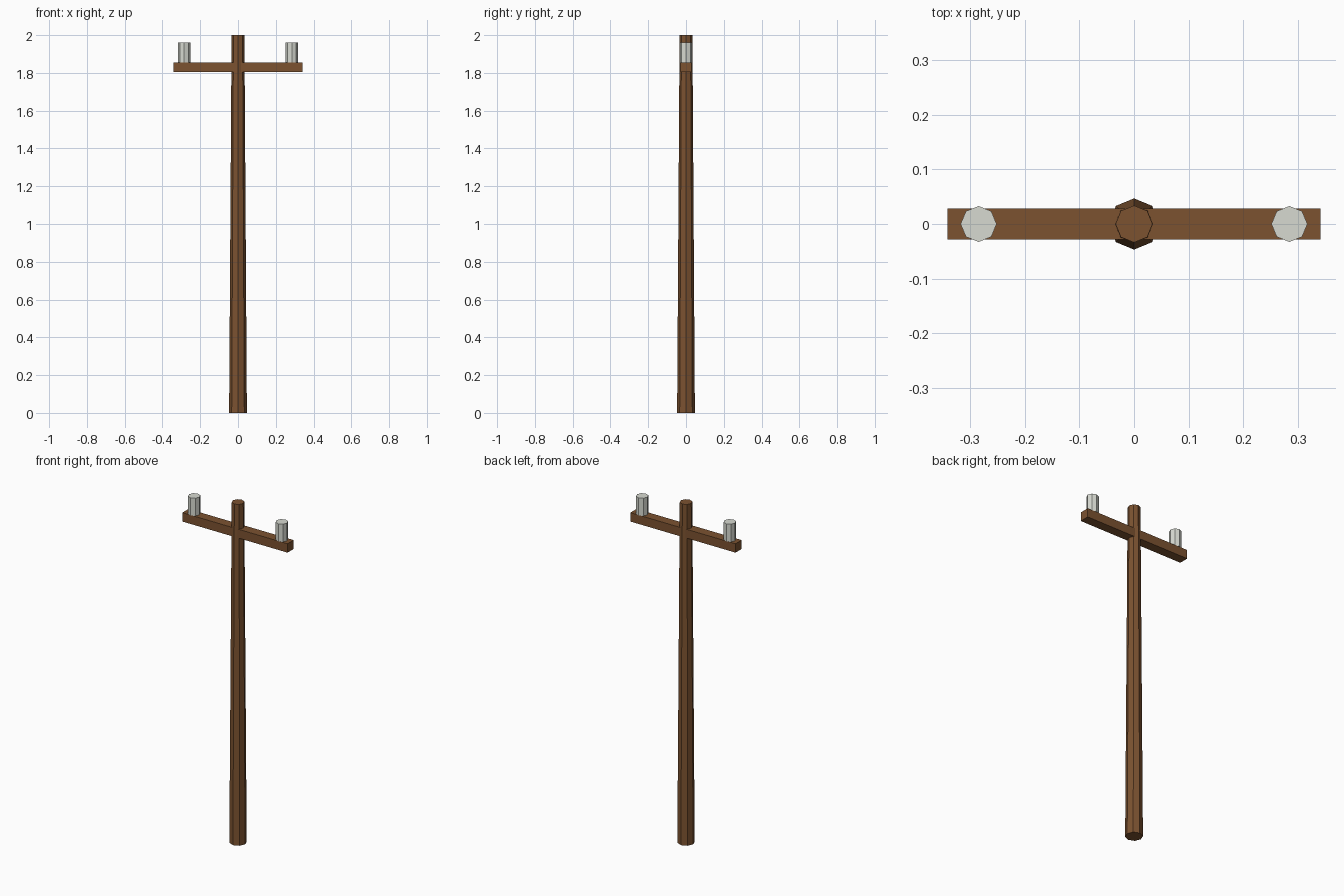
import bpy

if "Cube" in bpy.data.objects:
    bpy.data.objects.remove(bpy.data.objects["Cube"])


def material(name, color):
    mat = bpy.data.materials.new(name)
    mat.diffuse_color = (*color, 1)
    mat.use_nodes = True
    mat.node_tree.nodes["Principled BSDF"].inputs["Base Color"].default_value = mat.diffuse_color
    return mat


wood = material("wood", (0.20, 0.085, 0.03))
ceramic = material("ceramic", (0.68, 0.70, 0.64))


def octagon_post(name, x, z0, z1, r0, r1, mat):
    bpy.ops.mesh.primitive_cone_add(vertices=8, radius1=r0, radius2=r1,
                                    depth=z1 - z0, location=(x, 0, (z0 + z1) / 2))
    obj = bpy.context.object
    obj.name = name
    obj.data.materials.append(mat)
    return obj


# Tapered pole
octagon_post("pole", 0, 0, 2.0, 0.047, 0.034, wood)

# Crossarm through the pole
bpy.ops.mesh.primitive_cube_add(size=1, location=(0, 0, 1.83))
arm = bpy.context.object
arm.name = "crossarm"
arm.scale = (0.684, 0.057, 0.052)
bpy.ops.object.transform_apply(location=False, rotation=False, scale=True)
arm.data.materials.append(wood)

# Insulators standing on the arm ends
for side, x in (("left", -0.285), ("right", 0.285)):
    octagon_post(side + "_insulator", x, 1.856, 1.96, 0.033, 0.033, ceramic)
